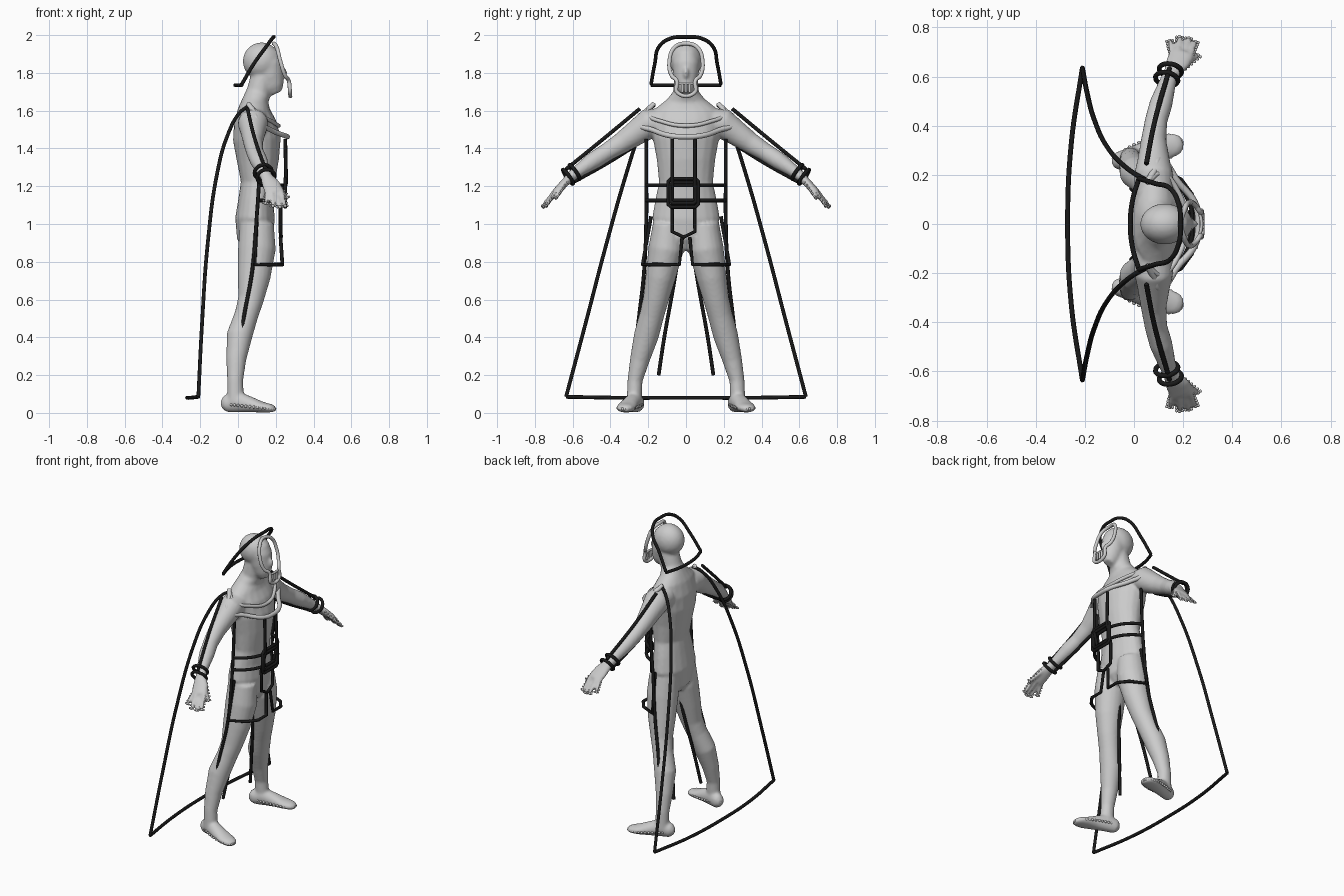
import bpy, bmesh, math
from mathutils import Vector, Matrix

black = bpy.data.materials.new("black_trim")
black.diffuse_color = (0.01, 0.01, 0.01, 1)


def loft(bm, stations, ref=(1, 0, 0), n=20):
    """Closed elliptical loft; each station is x, y, z, radius along ref, radius across."""
    pts = [Vector(s[:3]) for s in stations]
    rings = []
    for i, s in enumerate(stations):
        t = (pts[min(i + 1, len(pts) - 1)] - pts[max(i - 1, 0)]).normalized()
        u = Vector(ref)
        u = (u - t * u.dot(t)).normalized()
        v = t.cross(u)
        rings.append([bm.verts.new(pts[i] + u * s[3] * math.cos(a) + v * s[4] * math.sin(a))
                      for a in (2 * math.pi * k / n for k in range(n))])
    for r, q in zip(rings, rings[1:]):
        for k in range(n):
            bm.faces.new((r[k], r[(k + 1) % n], q[(k + 1) % n], q[k]))
    bm.faces.new(rings[0][::-1])
    bm.faces.new(rings[-1])


def ball(bm, c, r, sub=3):
    m = Matrix.Translation(c) @ Matrix.Diagonal((*r, 1))
    bmesh.ops.create_icosphere(bm, subdivisions=sub, radius=1, matrix=m)


def finish(bm, name):
    bmesh.ops.recalc_face_normals(bm, faces=bm.faces)
    for f in bm.faces:
        f.smooth = True
    me = bpy.data.meshes.new(name)
    bm.to_mesh(me)
    bm.free()
    ob = bpy.data.objects.new(name, me)
    bpy.context.collection.objects.link(ob)
    return ob


def tube(name, pts, r=0.01, closed=False, smooth=True, mat=black):
    cu = bpy.data.curves.new(name, 'CURVE')
    cu.dimensions = '3D'
    cu.bevel_depth = r
    cu.bevel_resolution = 2
    cu.resolution_u = 8
    cu.use_fill_caps = True
    sp = cu.splines.new('BEZIER')
    sp.bezier_points.add(len(pts) - 1)
    for b, p in zip(sp.bezier_points, pts):
        b.co = p
        b.handle_left_type = b.handle_right_type = 'AUTO' if smooth else 'VECTOR'
    sp.use_cyclic_u = closed
    if mat:
        cu.materials.append(mat)
    ob = bpy.data.objects.new(name, cu)
    bpy.context.collection.objects.link(ob)
    return ob


def flip(pts, s):
    return [(p[0], p[1] * s, *p[2:]) for p in pts]


def arc(pts):
    """Mirror a half path that ends on the centre plane."""
    return pts + flip(pts[:-1], -1)[::-1]


# Body: lofted volumes fused by a voxel remesh
bm = bmesh.new()
torso = [(.86, .095, .05, .05), (.92, .09, .095, .13), (1.03, .09, .105, .18), (1.13, .095, .093, .163),
         (1.22, .105, .09, .143), (1.34, .105, .112, .155), (1.45, .1, .127, .175), (1.54, .09, .112, .19),
         (1.61, .085, .085, .165), (1.66, .095, .068, .1), (1.7, .11, .065, .068), (1.8, .135, .062, .062)]
loft(bm, [(x, 0, z, a, b) for z, x, a, b in torso])
ball(bm, (.125, 0, 1.862), (.1, .084, .1))
loft(bm, [(.2, 0, 1.69, .035, .03), (.185, 0, 1.725, .06, .052), (.17, 0, 1.78, .073, .066),
          (.16, 0, 1.85, .078, .074), (.155, 0, 1.91, .06, .06)])
ball(bm, (.242, 0, 1.8), (.02, .014, .03))
leg = [(.1, .095, 1.0, .09, .08), (.1, .105, .87, .1, .094), (.085, .135, .72, .087, .08),
       (.068, .16, .6, .068, .068), (.045, .18, .52, .063, .065), (.008, .21, .41, .068, .066),
       (-.01, .245, .28, .053, .052), (-.015, .27, .17, .042, .04), (-.012, .275, .05, .045, .04)]
foot = [(-.088, .25, .045, .022, .02), (-.065, .255, .048, .045, .038), (-.01, .27, .06, .058, .042),
        (.06, .295, .045, .043, .047), (.13, .315, .03, .028, .054), (.175, .325, .024, .022, .045),
        (.198, .33, .02, .014, .025)]
arm = [(.08, .12, 1.54, .08, .075), (.08, .2, 1.53, .08, .08), (.08, .26, 1.485, .066, .068),
       (.08, .34, 1.43, .052, .056), (.09, .42, 1.38, .046, .048), (.11, .49, 1.335, .047, .047),
       (.135, .57, 1.28, .036, .034), (.15, .61, 1.25, .032, .027)]
palm = [(.15, .61, 1.25, .032, .025), (.175, .65, 1.21, .05, .022), (.195, .695, 1.165, .052, .018)]
fingers = [((.2, .635, 1.215), (.26, .685, 1.14)), ((.23, .69, 1.165), (.25, .74, 1.095)),
           ((.205, .695, 1.16), (.222, .755, 1.09)), ((.18, .7, 1.165), (.185, .76, 1.095)),
           ((.158, .69, 1.17), (.145, .745, 1.11))]
for s in (1, -1):
    loft(bm, flip(leg, s))
    loft(bm, flip(foot, s), (0, 0, 1))
    loft(bm, flip(arm, s))
    loft(bm, flip(palm, s))
    for p, q in fingers:
        loft(bm, flip([(*p, .014, .014), (*q, .01, .01)], s), n=10)
body = finish(bm, "body")
rm = body.modifiers.new("fuse", 'REMESH')
rm.mode = 'VOXEL'
rm.voxel_size = .009
rm.use_smooth_shade = True
sm = body.modifiers.new("soften", 'SMOOTH')
sm.factor = .5
sm.iterations = 5

# Beads that outline fingers and feet
bm = bmesh.new()
for s in (1, -1):
    for p, q in fingers:
        p, q = Vector(p), Vector(q)
        side = (q - p).cross(Vector((0, -1, -1))).normalized() * .012
        for k in range(6):
            c = p.lerp(q, k / 5)
            for o in (side, -side):
                d = c + o
                ball(bm, (d.x, d.y * s, d.z), (.007,) * 3, 1)
        ball(bm, (q.x, q.y * s, q.z), (.01,) * 3, 1)
    for k in range(40):
        a = 2 * math.pi * k / 40
        u, w = .145 * math.cos(a), (.05 + .01 * math.cos(a)) * math.sin(a)
        ball(bm, (.056 + .95 * u - .29 * w, s * (.292 + .29 * u + .95 * w), .035 - .1 * u), (.009,) * 3, 1)
finish(bm, "hand_and_foot_beads")

# Hood
tube("hood_rim", arc([(.02, .185, 1.74), (.085, .165, 1.85), (.15, .142, 1.94), (.182, .08, 1.983), (.19, 0, 1.99)]))
tube("hood_hem", arc([(.02, .185, 1.735), (-.005, .1, 1.735), (-.015, 0, 1.735)]))

# Cape
for s in (1, -1):
    tube("cape_side", flip([(.065, .17, 1.63), (.01, .2, 1.59), (-.055, .25, 1.47), (-.11, .315, 1.27),
                            (-.16, .42, .9), (-.19, .53, .48), (-.21, .635, .085)], s))
tube("cape_hem", arc([(-.21, .635, .085), (-.255, .33, .08), (-.27, 0, .08)]))

# Shoulder collar
tube("collar", arc([(.055, .17, 1.635), (.085, .22, 1.59), (.105, .262, 1.545), (.18, .17, 1.495), (.25, .08, 1.467),
                    (.262, 0, 1.462)]), .014, mat=None)
tube("collar_neckline", arc([(.055, .17, 1.635), (.11, .205, 1.585), (.185, .12, 1.54), (.215, 0, 1.52)]),
     .011, mat=None)

# Face mask with mouth grille
tube("face_mask", [(.19, 0, 1.955)] + [(x, y * s, z) for s, order in ((1, 1), (-1, -1)) for x, y, z in
     [(.205, .06, 1.935), (.225, .088, 1.86), (.25, .075, 1.785), (.268, .05, 1.76), (.275, .045, 1.695)][::order]],
     .011, closed=True, mat=None)
for y in (-.02, 0, .02):
    tube("mouth_bar", [(.275, y, 1.74), (.276, y, 1.695)], .007, smooth=False, mat=None)
tube("mouth_rail", arc([(.268, .045, 1.745), (.275, 0, 1.745)]), .007, mat=None)

# Sleeves, cuffs, robe sides, skirt and trousers
axis = Vector((.08, .4, -.28)).normalized()
for s in (1, -1):
    tube("sleeve_top", flip([(.05, .245, 1.61), (.085, .42, 1.465), (.145, .635, 1.29)], s))
    tube("sleeve_bottom", flip([(.06, .275, 1.41), (.09, .42, 1.32), (.13, .59, 1.225)], s))
    for c in ((.148, .625, 1.25), (.133, .59, 1.275)):
        u = axis.cross(Vector((1, 0, 0))).normalized()
        v = axis.cross(u)
        ring = [Vector(c) + .046 * (u * math.cos(k * math.pi / 4) + v * math.sin(k * math.pi / 4)) for k in range(8)]
        tube("cuff", flip([tuple(p) for p in ring], s), closed=True)
    tube("robe_side", flip([(.12, .21, 1.45), (.11, .21, 1.2), (.1, .21, 1.05), (.075, .222, .75),
                            (.03, .25, .5), (-.01, .285, .2)], s))
    tube("trouser_inner", flip([(.09, .03, .89), (.06, .07, .65), (.02, .115, .4), (-.01, .145, .2)], s))
    tube("skirt_panel", flip([(.1, .185, 1.04), (.09, .23, .785), (.19, .18, .785), (.235, .12, .785),
                              (.235, .035, .785), (.225, .02, .93)], s), smooth=False)

# Front tabard, belt and buckle
tab = [(.25, .06, 1.45), (.255, .06, 1.22), (.225, .06, 1.1), (.225, .06, .96), (.228, 0, .93)]
tube("tabard", [(x, y - .013, z) for x, y, z in arc(tab)], smooth=False)
for z in (1.205, 1.125):
    tube("belt", arc([(.11, .21, z), (.17, .17, z), (.225, .09, z), (.24, 0, z)]))
for h, w in ((.075, .08), (.055, .068)):
    tube("buckle", [(.25, y * w - .015, 1.165 + z * h) for y, z in
                    ((-1, .8), (-.8, 1), (.8, 1), (1, .8), (1, -.8), (.8, -1), (-.8, -1), (-1, -.8))],
         closed=True, smooth=False)
